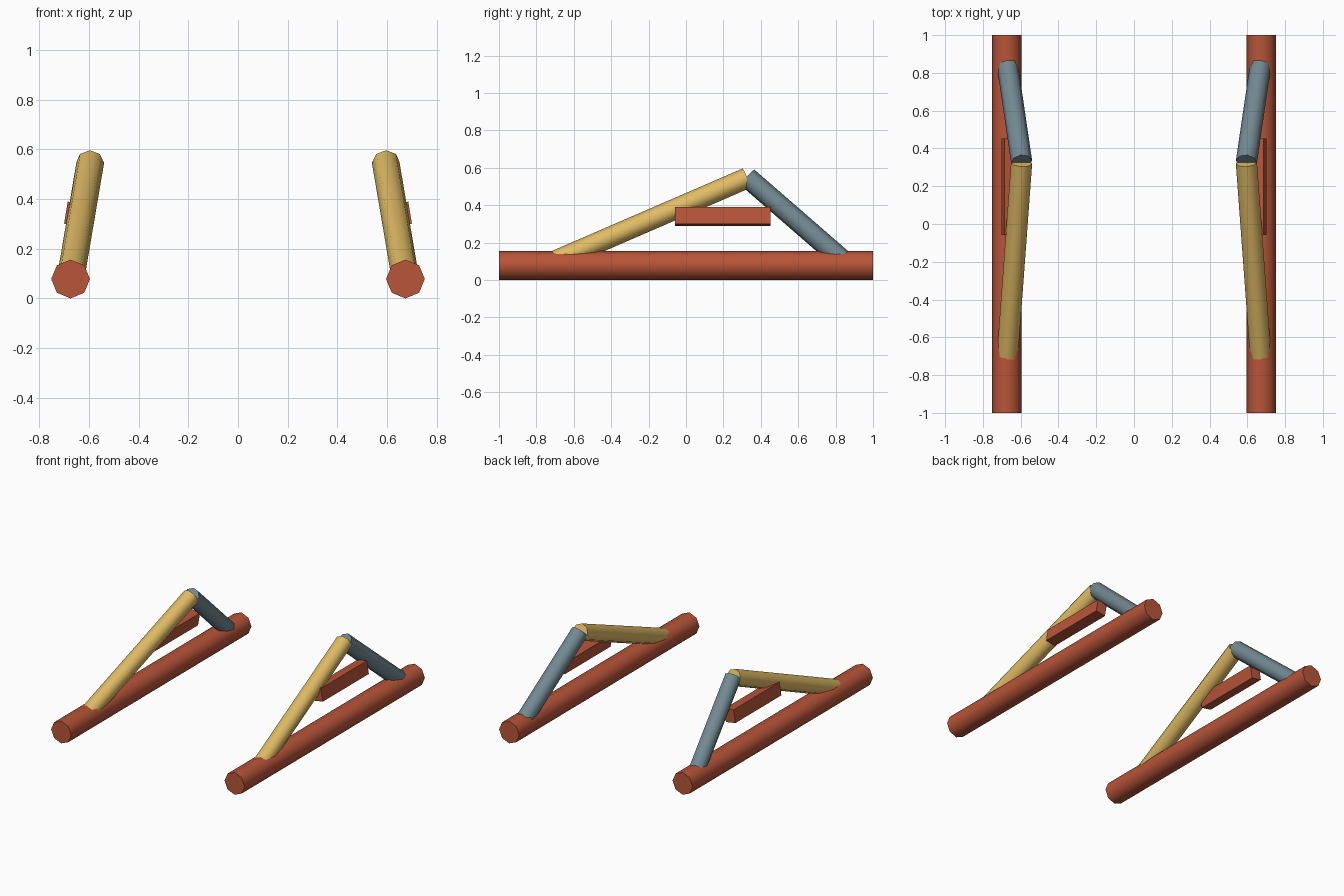
import bpy
import math
from mathutils import Vector

if "Cube" in bpy.data.objects:
    bpy.data.objects.remove(bpy.data.objects["Cube"])


def material(name, color):
    m = bpy.data.materials.new(name)
    m.diffuse_color = (*color, 1)
    m.use_nodes = True
    m.node_tree.nodes["Principled BSDF"].inputs["Base Color"].default_value = m.diffuse_color
    return m


RED = material("red_paint", (0.48, 0.09, 0.04))
YELLOW = material("yellow_paint", (0.75, 0.50, 0.13))
GREY = material("blue_grey_paint", (0.17, 0.25, 0.29))


def rod(name, start, end, radius, mat):
    """Eight-sided rod between two points, smooth along its length."""
    a, b = Vector(start), Vector(end)
    d = b - a
    bpy.ops.mesh.primitive_cylinder_add(
        vertices=8, radius=radius, depth=d.length, location=(a + b) / 2,
        rotation=d.to_track_quat('Z', 'Y').to_euler())
    ob = bpy.context.object
    ob.name = name
    ob.data.materials.append(mat)
    bpy.ops.object.shade_smooth_by_angle(angle=math.radians(60))
    return ob


SKID_X, SKID_R = 0.674, 0.078
TOP_X, LEAN = 0.595, math.radians(9.5)

for side, s in (("left", -1), ("right", 1)):
    # Long ground skid
    rod(f"{side}_skid", (s * SKID_X, -1, SKID_R), (s * SKID_X, 1, SKID_R), SKID_R, RED)

    # Struts leaning inward and meeting at the top
    rod(f"{side}_front_strut", (s * SKID_X, -0.75, 0.08),
        (s * TOP_X, 0.325, 0.545), 0.056, YELLOW)
    rod(f"{side}_rear_strut", (s * SKID_X, 0.868, 0.08),
        (s * TOP_X, 0.329, 0.548), 0.056, GREY)

    # Step block between the struts, tilted to match their lean
    bpy.ops.mesh.primitive_cube_add(size=1, location=(s * 0.656, 0.197, 0.339),
                                    rotation=(0, -s * LEAN, 0))
    step = bpy.context.object
    step.name = f"{side}_step"
    step.scale = (0.075, 0.51, 0.09)
    step.data.materials.append(RED)
